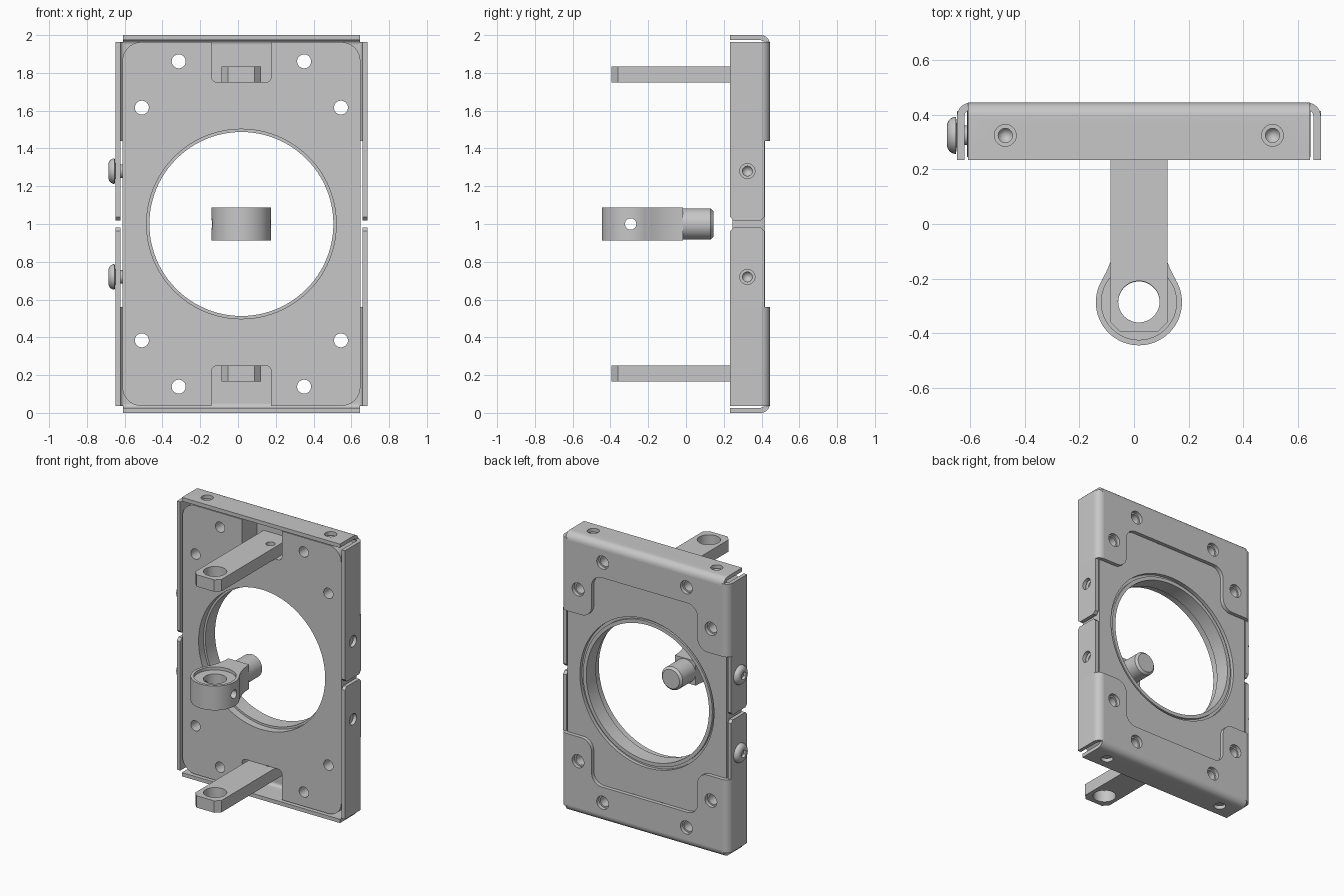
import bpy, bmesh
from math import cos, sin, pi, radians
from mathutils import Matrix, Vector

old = bpy.data.objects.get("Cube")
if old:
    bpy.data.objects.remove(old, do_unlink=True)

steel = bpy.data.materials.new("light grey steel")
steel.use_nodes = True
GREY = (0.57, 0.57, 0.57, 1)
steel.diffuse_color = GREY
steel.node_tree.nodes["Principled BSDF"].inputs["Base Color"].default_value = GREY

PLANES = {"xy": lambda a, b, w: Vector((a, b, w)),
          "xz": lambda a, b, w: Vector((a, w, b)),
          "yz": lambda a, b, w: Vector((w, a, b))}
TURN = {"x": Matrix.Rotation(pi / 2, 4, "Y"),
        "y": Matrix.Rotation(-pi / 2, 4, "X"),
        "z": Matrix.Identity(4)}


def finish(name, bm):
    bmesh.ops.recalc_face_normals(bm, faces=bm.faces)
    mesh = bpy.data.meshes.new(name)
    bm.to_mesh(mesh)
    bm.free()
    mesh.materials.append(steel)
    obj = bpy.data.objects.new(name, mesh)
    bpy.context.collection.objects.link(obj)
    return obj


def prism(name, pts, w0, w1, plane):
    """Extrude a 2D outline between two offsets along the plane's normal."""
    bm = bmesh.new()
    place = PLANES[plane]
    face = bm.faces.new([bm.verts.new(place(a, b, w0)) for a, b in pts])
    new = bmesh.ops.extrude_face_region(bm, geom=[face])["geom"]
    bmesh.ops.translate(bm, vec=place(0, 0, w1 - w0),
                        verts=[v for v in new if isinstance(v, bmesh.types.BMVert)])
    return finish(name, bm)


def lathe(name, profile, axis, at, segs=48):
    """Spin a (radius, height) profile about an axis through a point."""
    bm = bmesh.new()
    vs = [bm.verts.new((r, 0, h)) for r, h in profile]
    es = [bm.edges.new(pair) for pair in zip(vs, vs[1:])]
    bmesh.ops.spin(bm, geom=vs + es, cent=(0, 0, 0), axis=(0, 0, 1),
                   angle=2 * pi, steps=segs, use_merge=True)
    bmesh.ops.remove_doubles(bm, verts=bm.verts, dist=1e-5)
    bm.transform(Matrix.Translation(at) @ TURN[axis])
    return finish(name, bm)


def rod(r, length, axis, at, segs=32, tip=0.0):
    """Cutter cylinder centred on a point, with optional drill-point ends."""
    h = length / 2
    return lathe("cutter", [(0, -h - tip), (r, -h), (r, h), (0, h + tip)], axis, at, segs)


def arc(cx, cy, r, a0, a1, n=8):
    return [(cx + r * cos(radians(a0 + (a1 - a0) * i / n)),
             cy + r * sin(radians(a0 + (a1 - a0) * i / n))) for i in range(n + 1)]


def rounded(x0, x1, y0, y1, r):
    return (arc(x1 - r, y1 - r, r, 0, 90) + arc(x0 + r, y1 - r, r, 90, 180)
            + arc(x0 + r, y0 + r, r, 180, 270) + arc(x1 - r, y0 + r, r, 270, 360))


def cut(obj, cutters):
    """Subtract solids and remove them."""
    for cutter in cutters:
        cutter.hide_render = True
        mod = obj.modifiers.new("cut", "BOOLEAN")
        mod.operation, mod.solver, mod.object = "DIFFERENCE", "EXACT", cutter
        bpy.context.view_layer.objects.active = obj
        bpy.ops.object.modifier_apply(modifier=mod.name)
        bpy.data.objects.remove(cutter, do_unlink=True)


def flip_copy(obj, name):
    """Mirror a part from the upper half to the lower half."""
    bm = bmesh.new()
    bm.from_mesh(obj.data)
    bm.transform(Matrix.Translation((0, 0, 2)) @ Matrix.Scale(-1, 4, (0, 0, 1)))
    return finish(name, bm)


FRONT, BACK, SHEET, OUTER = 0.234, 0.445, 0.027, 0.667
HOLES = [(s * x, z) for s in (-1, 1) for x, z in ((0.332, 1.861), (0.527, 1.616))]
TOP_X, SIDE_Z, SCREW_Y = 0.49, 1.28, 0.325

# Thick core plate with the stepped bore and a ring groove on the back
core = prism("core_plate", rounded(-0.63, 0.63, 0.037, 1.963, 0.1), 0.245, 0.417, "xz")
bore = [(0, 0.2), (0.502, 0.2), (0.502, 0.3), (0.487, 0.3), (0.487, 0.409),
        (0.513, 0.409), (0.513, 0.392), (0.532, 0.392), (0.532, 0.5), (0, 0.5)]
cuts = [lathe("cutter", bore, "y", (0, 0, 1), 96)]
for x, z in HOLES:
    cuts += [rod(0.037, 1, "y", (x, 0.3, h)) for h in (z, 2 - z)]
for end in (-1, 1):
    cuts += [rod(0.026, 0.2, "z", (s * TOP_X, SCREW_Y, 1 + end), tip=0.04) for s in (-1, 1)]
    cuts.append(rod(0.026, 0.1, "x", (0.65, SCREW_Y, 1 + end * (SIDE_Z - 1)), tip=0.04))
    z0, z1 = sorted((1 + end * 0.75, 1 + end * 1.2))
    cuts.append(prism("cutter", rounded(-0.158, 0.158, z0, z1, 0.03), 0, 0.6, "xz"))
cut(core, cuts)


# Bent sheet covers, upper one built and lower one mirrored
def bend(outer):
    return ([(outer, FRONT)] + arc(outer - 0.05, BACK - 0.05, 0.05, 0, 90)
            + arc(outer - 0.05, BACK - 0.05, 0.05 - SHEET, 90, 0)
            + [(outer - SHEET, FRONT)])


top = prism("upper_end_flange", [(y, 1 + u) for u, y in bend(1.0)], -0.627, 0.627, "yz")
cut(top, [rod(0.04, 0.2, "z", (s * TOP_X, SCREW_Y, 2)) for s in (-1, 1)])

half = arc(0.5, 1.52, 0.08, 270, 180) + arc(0.34, 1.67, 0.08, 0, 90)
outline = ([(0.617, 1.95), (0.617, 1.44)] + half
           + [(-x, z) for x, z in reversed(half)] + [(-0.617, 1.44), (-0.617, 1.95)])
sheet = prism("upper_back_sheet", outline, BACK - SHEET, BACK, "xz")
cut(sheet, [rod(0.047, 0.3, "y", (x, BACK, z)) for x, z in HOLES])
shell = [top, sheet]

for s, side in ((1, "left"), (-1, "right")):
    corner = prism(f"upper_{side}_corner", [(s * u, y) for u, y in bend(OUTER)],
                   1.44, 1.963, "xy")
    c = 0.02
    flat = [(FRONT, 1.44), (FRONT, 1.018 + c), (FRONT + c, 1.018),
            (0.415 - c, 1.018), (0.415, 1.018 + c), (0.415, 1.44)]
    flange = prism(f"upper_{side}_flange", flat, s * (OUTER - SHEET), s * OUTER, "yz")
    cut(flange, [rod(0.04, 0.3, "x", (s * 0.65, SCREW_Y, SIDE_Z))])
    shell += [corner, flange]

# Support arm with chamfered tip, pin hole and fixing hole
w, tip, ch = 0.105, -0.395, 0.035
arm = prism("upper_arm", [(-w, 0.415), (-w, tip + ch), (ch - w, tip), (w - ch, tip),
                          (w, tip + ch), (w, 0.415)], 1.75, 1.835, "xy")
cut(arm, [rod(0.076, 0.4, "z", (0, -0.285, 1.8), 48),
          rod(0.03, 0.4, "z", (0.05, 0.27, 1.8))])
for part in shell + [arm]:
    flip_copy(part, part.name.replace("upper", "lower"))

# Button head screws on the right side
dome = ([(0, -0.08), (0.036, -0.08), (0.036, 0)]
        + arc(0.035, 0.004, 0.033, 0, 90, 6) + [(0, 0.037)])
for name, z in (("upper_screw", SIDE_Z), ("lower_screw", 2 - SIDE_Z)):
    screw = lathe(name, [(r, -h) for r, h in dome], "x", (-OUTER, SCREW_Y, z), 32)
    cut(screw, [rod(0.028, 0.04, "x", (-OUTER - 0.037, SCREW_Y, z), 6)])

# Central rod eye: ring flowing into a neck, then a round stud
eye_y, hz, ring, fillet = -0.287, 0.087, 0.158, 0.36
side = arc(0.083 + fillet, eye_y + 0.27, fillet, 211, 180)
body = (arc(0, eye_y, ring, 149, 391, 48) + side
        + [(-x, y) for x, y in reversed(side)])
eye = prism("rod_eye", body, 1 - hz, 1 + hz, "xy")
socket = [(0, -0.2), (0.138, -0.2), (0.138, -0.065), (0.076, -0.065),
          (0.076, 0.065), (0.138, 0.065), (0.138, 0.2), (0, 0.2)]
cut(eye, [lathe("cutter", socket, "z", (0, eye_y, 1)),
          rod(0.03, 1, "x", (0, eye_y - 0.006, 1))])
lathe("rod_stud", [(0, -0.02), (0.083, -0.02), (0.083, 0.145), (0.068, 0.16), (0, 0.16)],
      "y", (0, -0.015, 1))

# Offset for the screw heads, and shading
bpy.ops.object.select_all(action="DESELECT")
for obj in bpy.context.collection.objects:
    if obj.type == "MESH" and steel.name in obj.data.materials:
        obj.location.x = 0.018
        obj.select_set(True)
        bpy.context.view_layer.objects.active = obj
bpy.ops.object.shade_smooth_by_angle(angle=radians(30))
